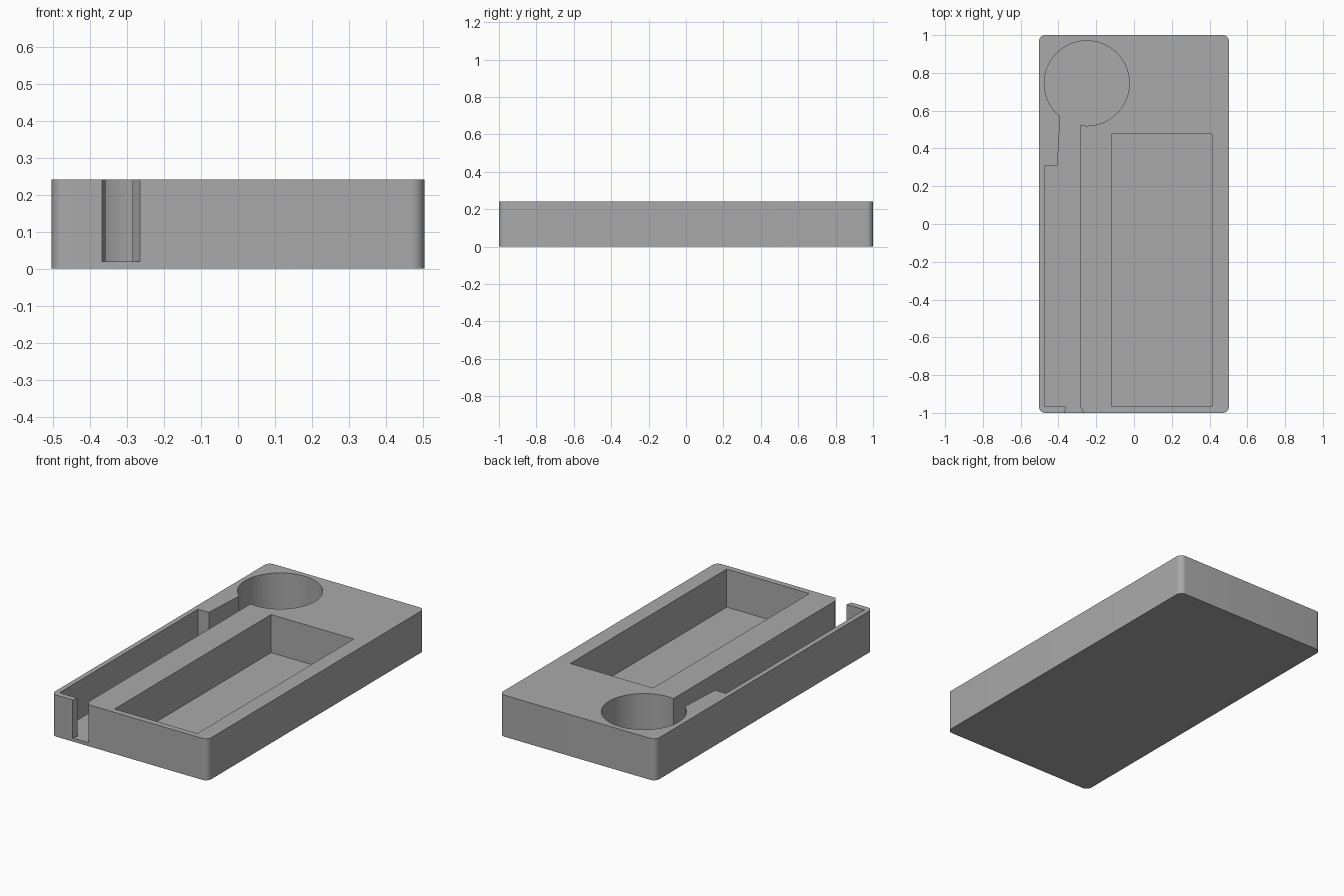
import bpy, bmesh, math

if "Cube" in bpy.data.objects:
    bpy.data.objects.remove(bpy.data.objects["Cube"])

H, FLOOR = 0.242, 0.02


def arc(cx, cy, r, a0, a1, n):
    return [(cx + r * math.cos(math.radians(a0 + (a1 - a0) * i / n)),
             cy + r * math.sin(math.radians(a0 + (a1 - a0) * i / n))) for i in range(n + 1)]


def prism(name, outline, z0, z1):
    """Extrude a counter-clockwise plan outline from z0 to z1."""
    bm = bmesh.new()
    face = bm.faces.new([bm.verts.new((x, y, z0)) for x, y in outline])
    top = bmesh.ops.extrude_face_region(bm, geom=[face])["geom"]
    for v in top:
        if isinstance(v, bmesh.types.BMVert):
            v.co.z = z1
    bmesh.ops.recalc_face_normals(bm, faces=bm.faces)
    mesh = bpy.data.meshes.new(name)
    bm.to_mesh(mesh)
    bm.free()
    obj = bpy.data.objects.new(name, mesh)
    bpy.context.collection.objects.link(obj)
    return obj


# Body: rounded rectangular block
W, L, R = 0.504, 1.0, 0.035
outline = []
for sx, sy, a in ((1, 1, 0), (-1, 1, 90), (-1, -1, 180), (1, -1, 270)):
    outline += arc(sx * (W - R), sy * (L - R), R, a, a + 90, 10)
body = prism("case_body", outline, 0, H)

grey = bpy.data.materials.new("grey")
grey.diffuse_color = (0.4, 0.4, 0.4, 1)
grey.use_nodes = True
grey.node_tree.nodes["Principled BSDF"].inputs["Base Color"].default_value = grey.diffuse_color
body.data.materials.append(grey)

# Round well joined to the long side channel, open at the front
well = arc(-0.25, 0.745, 0.225, -99, 231.3, 96)
channel = [(-0.405, 0.31), (-0.475, 0.31), (-0.475, -0.965), (-0.358, -0.965),
           (-0.368, -1.0), (-0.368, -1.1), (-0.265, -1.1), (-0.265, -1.0),
           (-0.285, -0.965)]
# Large rectangular pocket
pocket = [(-0.12, -0.965), (0.413, -0.965), (0.413, 0.476), (-0.12, 0.476)]

for name, shape in (("channel_cutter", well + channel), ("pocket_cutter", pocket)):
    cutter = prism(name, shape, FLOOR, H + 0.1)
    cutter.hide_render = True
    cutter.hide_set(True)
    cutter.data.materials.append(grey)
    mod = body.modifiers.new(name, "BOOLEAN")
    mod.operation = "DIFFERENCE"
    mod.solver = "EXACT"
    mod.object = cutter

# Apply the cuts, then smooth only the curved walls
bpy.context.view_layer.objects.active = body
body.select_set(True)
for mod in list(body.modifiers):
    bpy.ops.object.modifier_apply(modifier=mod.name)
bpy.ops.object.shade_smooth_by_angle(angle=math.radians(25))
for name in ("channel_cutter", "pocket_cutter"):
    bpy.data.objects.remove(bpy.data.objects[name])
